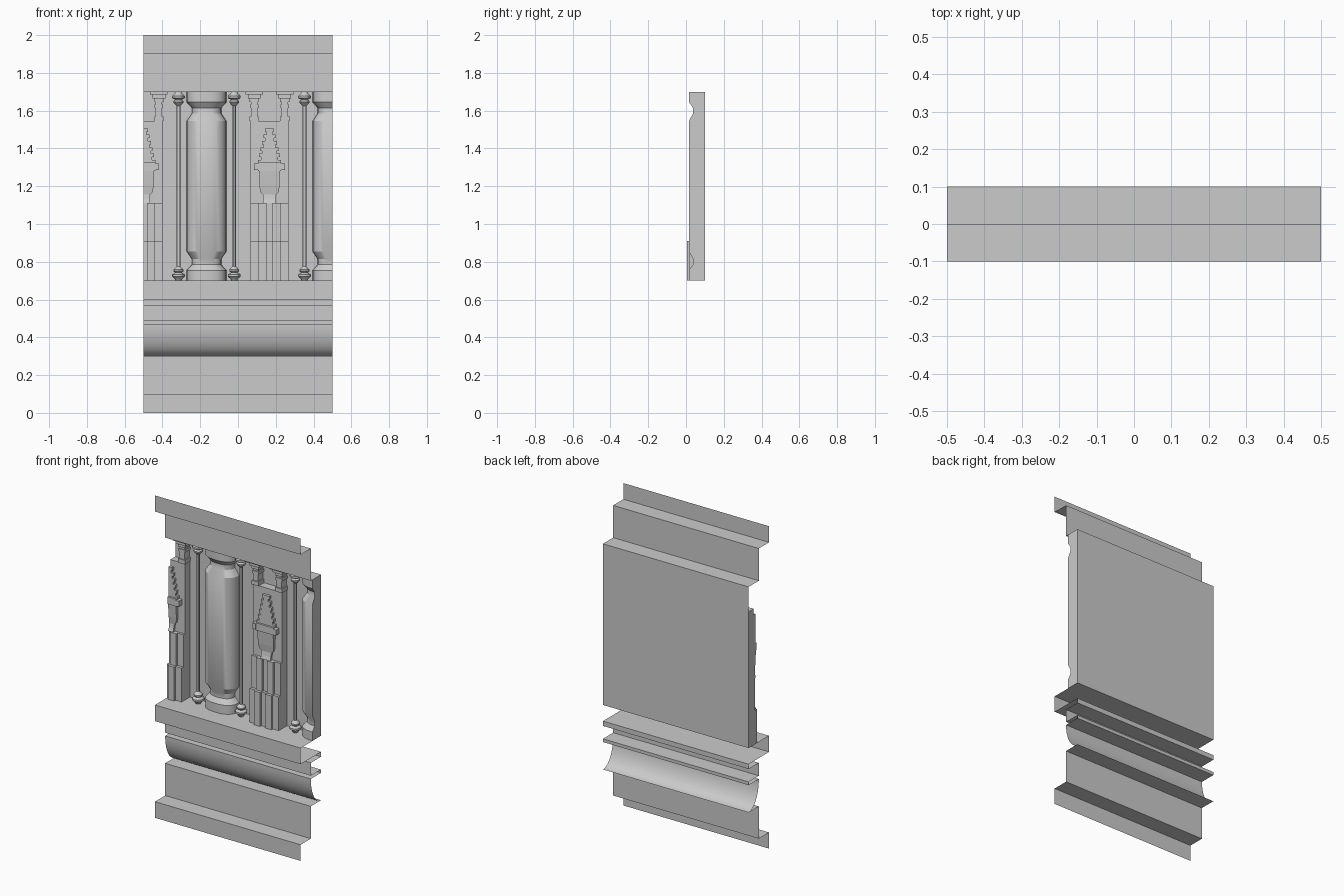
import bpy, bmesh, math
from mathutils import Vector

if "Cube" in bpy.data.objects:
    bpy.data.objects.remove(bpy.data.objects["Cube"], do_unlink=True)

stone = bpy.data.materials.new("grey_stone")
stone.use_nodes = True
stone.diffuse_color = (0.6, 0.6, 0.6, 1)
stone.node_tree.nodes["Principled BSDF"].inputs["Base Color"].default_value = (0.6, 0.6, 0.6, 1)

HALF = 0.5            # half length of the wall strip
BACK = 0.0995         # rear of all ornaments, just in front of the panel
BAYS = (-0.5, 1 / 6)  # pillar centres
STEP = 1 / 3


def finish(name, bm, smooth=False, clip=True):
    """Trim to the strip ends, then make the object."""
    if clip:
        bmesh.ops.recalc_face_normals(bm, faces=bm.faces)
        for side in (-1, 1):
            geom = bm.verts[:] + bm.edges[:] + bm.faces[:]
            cut = bmesh.ops.bisect_plane(bm, geom=geom, plane_co=(side * HALF, 0, 0),
                                         plane_no=(side, 0, 0), clear_outer=True)
            edges = [e for e in cut["geom_cut"] if isinstance(e, bmesh.types.BMEdge)]
            if edges:
                bmesh.ops.holes_fill(bm, edges=edges)
        bmesh.ops.recalc_face_normals(bm, faces=bm.faces)
    mesh = bpy.data.meshes.new(name)
    bm.to_mesh(mesh)
    bm.free()
    mesh.materials.append(stone)
    ob = bpy.data.objects.new(name, mesh)
    bpy.context.collection.objects.link(ob)
    if smooth:
        bpy.ops.object.select_all(action='DESELECT')
        ob.select_set(True)
        bpy.context.view_layer.objects.active = ob
        bpy.ops.object.shade_smooth_by_angle(angle=math.radians(30))
    return ob


def loft(bm, rings):
    """Join closed rings of points and cap both ends."""
    rows = [[bm.verts.new(p) for p in ring] for ring in rings]
    for a, b in zip(rows, rows[1:]):
        for i in range(len(a)):
            j = (i + 1) % len(a)
            bm.faces.new((a[i], a[j], b[j], b[i]))
    bm.faces.new(rows[0][::-1])
    bm.faces.new(rows[-1])


def box(bm, x0, x1, front, z0, z1):
    loft(bm, [[(x0, front, z), (x1, front, z), (x1, BACK, z), (x0, BACK, z)] for z in (z0, z1)])


def plate(bm, outline, front, back=BACK):
    """Extrude an x-z outline towards the front."""
    loft(bm, [[(x, y, z) for x, z in outline] for y in (front, back)])


def mirrored(right_side, cx):
    """Close a right-hand outline with its mirror image about cx."""
    return [(cx + x, z) for x, z in right_side] + [(cx - x, z) for x, z in reversed(right_side)]


# Continuous moulding and back panel, one profile of (y, z) swept along x
cove = [(0.1 - 0.1 * math.cos(t), 0.47 - 0.17 * math.sin(t))
        for t in (math.pi / 2 * i / 16 for i in range(17))]
profile = [(-0.1, 2), (-0.1, 1.9), (0, 1.9), (0, 1.7), (0.1, 1.7), (0.1, 0.7),
           (-0.1, 0.7), (-0.1, 0.6), (0.1, 0.6), (0.1, 0.57), (0, 0.57), (0, 0.49),
           (0.1, 0.49), (0.1, 0.47)] + cove + [(0, 0.3), (0, 0.1), (-0.1, 0.1), (-0.1, 0)]
bm = bmesh.new()
ends = [[bm.verts.new((x, y, z)) for y, z in profile] for x in (-HALF, HALF)]
for i in range(len(profile) - 1):
    bm.faces.new((ends[0][i + 1], ends[1][i + 1], ends[1][i], ends[0][i]))
finish("wall_moulding", bm, smooth=True, clip=False)

# Wide engaged columns with necks at both ends
lower = [(0.7, 0.105), (0.755, 0.105), (0.785, 0.07), (0.815, 0.07), (0.855, 0.105)]
lower = [(z, r if r > 0.1 else 0.078) for z, r in lower]
column = lower + [(2.4 - z, r) for z, r in reversed(lower)]
for n, cx in enumerate(b + STEP for b in BAYS):
    bm = bmesh.new()
    rings = []
    for z, r in column:
        ring = []
        for i in range(17):
            a = math.pi * i / 16
            c, s = math.cos(a), math.sin(a)
            ring.append((cx + math.copysign(abs(c) ** 0.8, c) * r, BACK - 0.8 * r * s ** 0.8, z))
        rings.append(ring)
    loft(bm, rings)
    finish(f"column_{n + 1}", bm, smooth=True)

# Slender rods with turned knobs at both ends
knob = [(0.7, 0.015), (0.71, 0.02), (0.722, 0.034), (0.733, 0.034), (0.742, 0.018),
        (0.75, 0.026), (0.758, 0.026), (0.775, 0.01)]
rod = knob + [(2.4 - z, r) for z, r in reversed(knob)]
for n, cx in enumerate((-0.315, -0.02, 0.352)):
    bm = bmesh.new()
    loft(bm, [[(cx + r * math.cos(k * math.tau / 12), 0.06 + r * math.sin(k * math.tau / 12), z)
               for k in range(12)] for z, r in rod])
    finish(f"rod_{n + 1}", bm, smooth=True)

# Pillars with pleated foot, stepped ornament and paired brackets
for n, cx in enumerate(BAYS):
    tag = n + 1
    bm = bmesh.new()
    box(bm, cx - 0.1, cx + 0.1, 0.05, 0.7, 1.545)
    finish(f"pillar_shaft_{tag}", bm)

    # Pleats: narrow centre, two raised strips, two set-back outer strips
    bm = bmesh.new()
    edges = (-0.1, -0.059, -0.017, 0.017, 0.059, 0.1)
    for i, (a, b) in enumerate(zip(edges, edges[1:])):
        inset = (0.014, 0, 0.014, 0, 0.014)[i]
        box(bm, cx + a, cx + b, 0.022 + inset, 0.9, 1.11)
        box(bm, cx + a, cx + b, 0.004 + inset, 0.7, 0.91)
    finish(f"pleated_foot_{tag}", bm)

    # Tapering toothed crest
    side = []
    for i in range(6):
        w, z = 0.062 - 0.0075 * i, 1.32 + i * 0.0335
        side += [(w, z), (w, z + 0.019), (w - 0.016, z + 0.019), (w - 0.016, z + 0.0335)]
    side = side[:-2]
    bm = bmesh.new()
    plate(bm, mirrored(side, cx), 0.034)
    finish(f"toothed_crest_{tag}", bm)

    # Crossbar with small end lugs
    bm = bmesh.new()
    box(bm, cx - 0.062, cx + 0.062, 0.022, 1.28, 1.325)
    for s in (-1, 1):
        box(bm, cx + s * 0.07 - 0.011, cx + s * 0.07 + 0.011, 0.018, 1.285, 1.32)
    finish(f"crossbar_{tag}", bm)

    # Tongue that narrows and sweeps back below the crossbar
    bm = bmesh.new()
    rows = [(1.28, 0.055, 0.028), (1.2, 0.053, 0.034), (1.17, 0.049, 0.038),
            (1.155, 0.035, 0.04), (1.13, 0.033, 0.036), (1.11, 0.033, 0.03)]
    loft(bm, [[(cx - w, y, z), (cx + w, y, z), (cx + w, BACK, z), (cx - w, BACK, z)]
              for z, w, y in rows])
    finish(f"tongue_{tag}", bm)

    # Square brackets stacked up to the cornice
    bm = bmesh.new()
    tiers = [(0.024, 1.545, 1.57), (0.017, 1.57, 1.615), (0.022, 1.615, 1.632),
             (0.017, 1.632, 1.645), (0.024, 1.645, 1.665), (0.034, 1.665, 1.685),
             (0.046, 1.685, 1.7)]
    for s in (-1, 1):
        for w, z0, z1 in tiers:
            px = cx + s * 0.081
            box(bm, px - w, px + w, 0.067 - w, z0, z1)
    finish(f"brackets_{tag}", bm)
